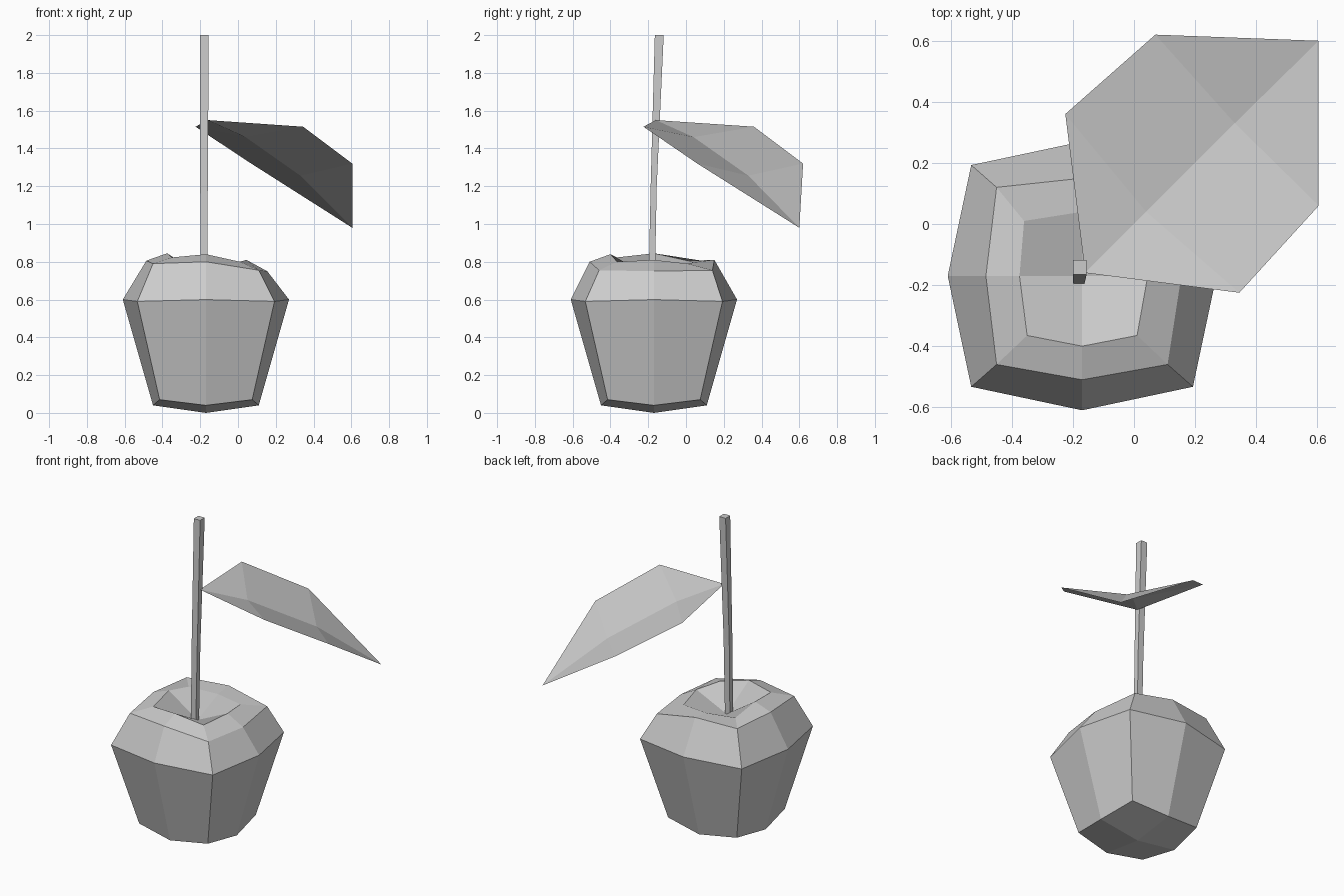
import bpy

if "Cube" in bpy.data.objects:
    bpy.data.objects.remove(bpy.data.objects["Cube"])

CX = CY = -0.17  # axis of the fruit


def make(name, verts, faces):
    mesh = bpy.data.meshes.new(name)
    mesh.from_pydata(verts, [], faces)
    mesh.update()
    obj = bpy.data.objects.new(name, mesh)
    bpy.context.collection.objects.link(obj)
    return obj


def bridge(a, b, n):
    """Quads between two rings that start at vertex a and vertex b."""
    return [(a + i, a + (i + 1) % n, b + (i + 1) % n, b + i) for i in range(n)]


def squarish_ring(mid, corner, z_mid, z_corner):
    """Eight points, counter-clockwise from +x, alternating side middle and corner."""
    dirs = [(1, 0), (1, 1), (0, 1), (-1, 1), (-1, 0), (-1, -1), (0, -1), (1, -1)]
    return [(CX + dx * (corner if i % 2 else mid), CY + dy * (corner if i % 2 else mid),
             z_corner if i % 2 else z_mid) for i, (dx, dy) in enumerate(dirs)]


# Fruit body: base, widest ring, uneven shoulder and rim, then a sunken pit
verts = squarish_ring(0.28, 0.245, 0.04, 0.07)
verts += squarish_ring(0.44, 0.363, 0.60, 0.59)
verts += [(0.155, -0.17, 0.75), (0.11, 0.14, 0.755), (-0.17, 0.15, 0.81), (-0.45, 0.12, 0.80),
          (-0.485, -0.17, 0.806), (-0.45, -0.46, 0.79), (-0.17, -0.51, 0.80), (0.11, -0.46, 0.755)]
verts += [(0.045, -0.17, 0.81), (0.01, 0.01, 0.79), (-0.17, 0.04, 0.797), (-0.36, 0.01, 0.805),
          (-0.375, -0.17, 0.845), (-0.35, -0.365, 0.823), (-0.17, -0.40, 0.84), (0.01, -0.365, 0.80)]
verts += [(CX, CY, 0.0), (CX, CY, 0.71)]
faces = [f for k in range(3) for f in bridge(8 * k, 8 * k + 8, 8)]
for i in range(0, 8, 2):
    j = (i + 2) % 8
    faces.append((32, j, i + 1, i))                 # underside
    faces.append((33, 24 + i, 25 + i, 24 + j))      # pit
make("fruit_body", verts, faces)

# Stem: square section, slightly bent and widening upward (x0, x1, y0, y1, z)
stem = []
for x0, x1, y0, y1, z in [(-0.198, -0.163, -0.198, -0.165, 0.69),
                          (-0.20, -0.16, -0.187, -0.155, 1.20),
                          (-0.20, -0.155, -0.165, -0.118, 2.0)]:
    stem += [(x0, y0, z), (x1, y0, z), (x1, y1, z), (x0, y1, z)]
make("stem", stem, bridge(0, 4, 4) + bridge(4, 8, 4) + [(3, 2, 1, 0), (8, 9, 10, 11)])

# Leaf: folded sheet, midrib plus two matching halves
rib = [(-0.16, -0.16, 1.55), (0.04, 0.04, 1.46), (0.33, 0.33, 1.256), (0.605, 0.60, 0.98)]
right = [(0.345, -0.225, 1.515), (0.605, 0.06, 1.32)]
left = [(-0.225, 0.36, 1.515), (0.07, 0.62, 1.32)]
make("leaf", rib + right + left,
     [(0, 4, 1), (1, 4, 5, 2), (2, 5, 3), (0, 1, 6), (1, 2, 7, 6), (2, 3, 7)])
